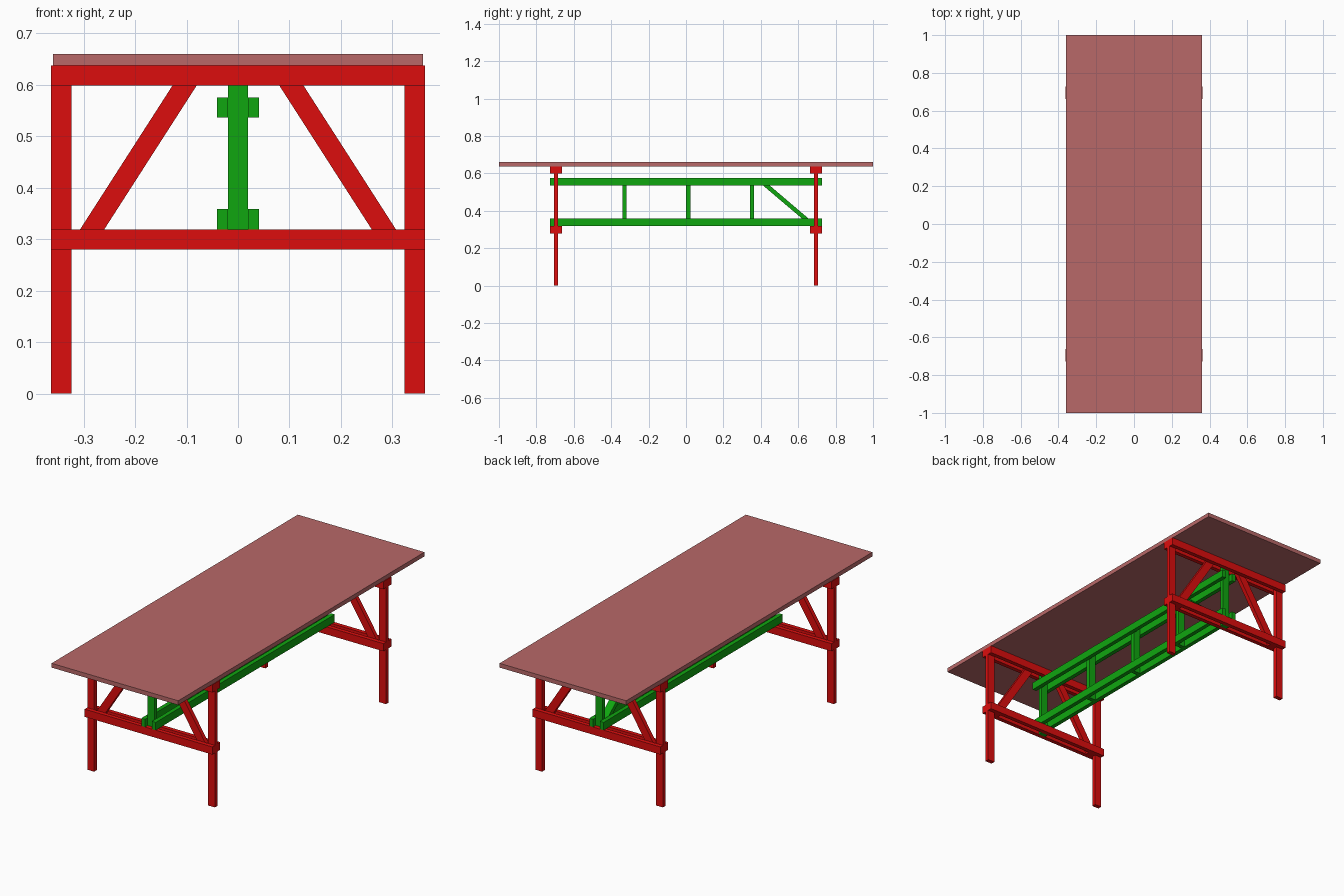
import bpy, bmesh

if "Cube" in bpy.data.objects:
    bpy.data.objects.remove(bpy.data.objects["Cube"])


def material(name, color):
    m = bpy.data.materials.new(name)
    m.diffuse_color = (*color, 1)
    m.use_nodes = True
    m.node_tree.nodes["Principled BSDF"].inputs["Base Color"].default_value = m.diffuse_color
    return m


RED = material("red_paint", (0.72, 0.004, 0.004))
GREEN = material("green_paint", (0.005, 0.38, 0.005))
ROSE = material("rose_top", (0.48, 0.14, 0.14))


def prism(name, profile, offset, mat):
    """Extrude a closed profile of 3D points along offset."""
    bm = bmesh.new()
    face = bm.faces.new([bm.verts.new(p) for p in profile])
    ext = bmesh.ops.extrude_face_region(bm, geom=[face])
    bmesh.ops.translate(bm, vec=offset,
                        verts=[v for v in ext["geom"] if isinstance(v, bmesh.types.BMVert)])
    bmesh.ops.recalc_face_normals(bm, faces=bm.faces)
    me = bpy.data.meshes.new(name)
    bm.to_mesh(me)
    bm.free()
    me.materials.append(mat)
    ob = bpy.data.objects.new(name, me)
    bpy.context.collection.objects.link(ob)
    return ob


def box(name, x, y, z, mat):
    """Box from (min, max) ranges."""
    pts = [(x[0], y[0], z[0]), (x[1], y[0], z[0]), (x[1], y[1], z[0]), (x[0], y[1], z[0])]
    return prism(name, pts, (0, 0, z[1] - z[0]), mat)


T = 0.0215             # board thickness
H = T / 2
W = 0.039              # board width
X = 0.363              # half width of the trestles
Y = 0.695              # trestle position
TOP = 0.638            # underside of the table top
LOW = 0.28             # underside of the lower rails
Y_END = Y + 1.5 * T    # end of the long beams

# table top
box("table_top", (-0.36, 0.36), (-1, 1), (TOP, 0.66), ROSE)

for end, sy in (("front", -1), ("back", 1)):
    yc = sy * Y
    # paired cross rails clamping the legs
    for level, z0 in (("lower", LOW), ("upper", TOP - W)):
        for layer in (-1, 1):
            y = yc + layer * T
            box(f"{end}_{level}_rail", (-X, X), (y - H, y + H), (z0, z0 + W), RED)
    for sx in (-1, 1):
        # legs
        xs = sorted((sx * X, sx * (X - W)))
        box(f"{end}_leg", xs, (yc - H, yc + H), (0, TOP), RED)
        # slanted braces, running up between the rails
        pts = [(sx * x, yc - H, z) for x, z in
               ((0.332, LOW), (0.285, LOW), (0.055, TOP), (0.102, TOP))]
        prism(f"{end}_brace", pts, (0, T, 0), RED)
    # end post of the stretcher truss
    box(f"{end}_truss_post", (-W / 2, W / 2), (yc - H, yc + H), (LOW, TOP), GREEN)

# paired long beams of the truss
for level, z in (("lower", (LOW + W, 0.359)), ("upper", (0.536, 0.575))):
    for sx in (-1, 1):
        xs = sorted((sx * W / 2, sx * (W / 2 + T)))
        box(f"{level}_beam", xs, (-Y_END, Y_END), z, GREEN)

# inner truss posts
for y in (-0.33, 0.012, 0.354):
    box("inner_truss_post", (-W / 2, W / 2), (y - H, y + H), (LOW + W, 0.575), GREEN)

# diagonal truss strut near the back end
diagonal = [(-W / 2, y, z) for y, z in
            ((0.346 + 0.019, 0.575), (0.382 + 0.019, 0.575), (0.683, 0.335),
             (0.683, 0.319), (0.667, 0.319))]
prism("diagonal_strut", diagonal, (W, 0, 0), GREEN)
